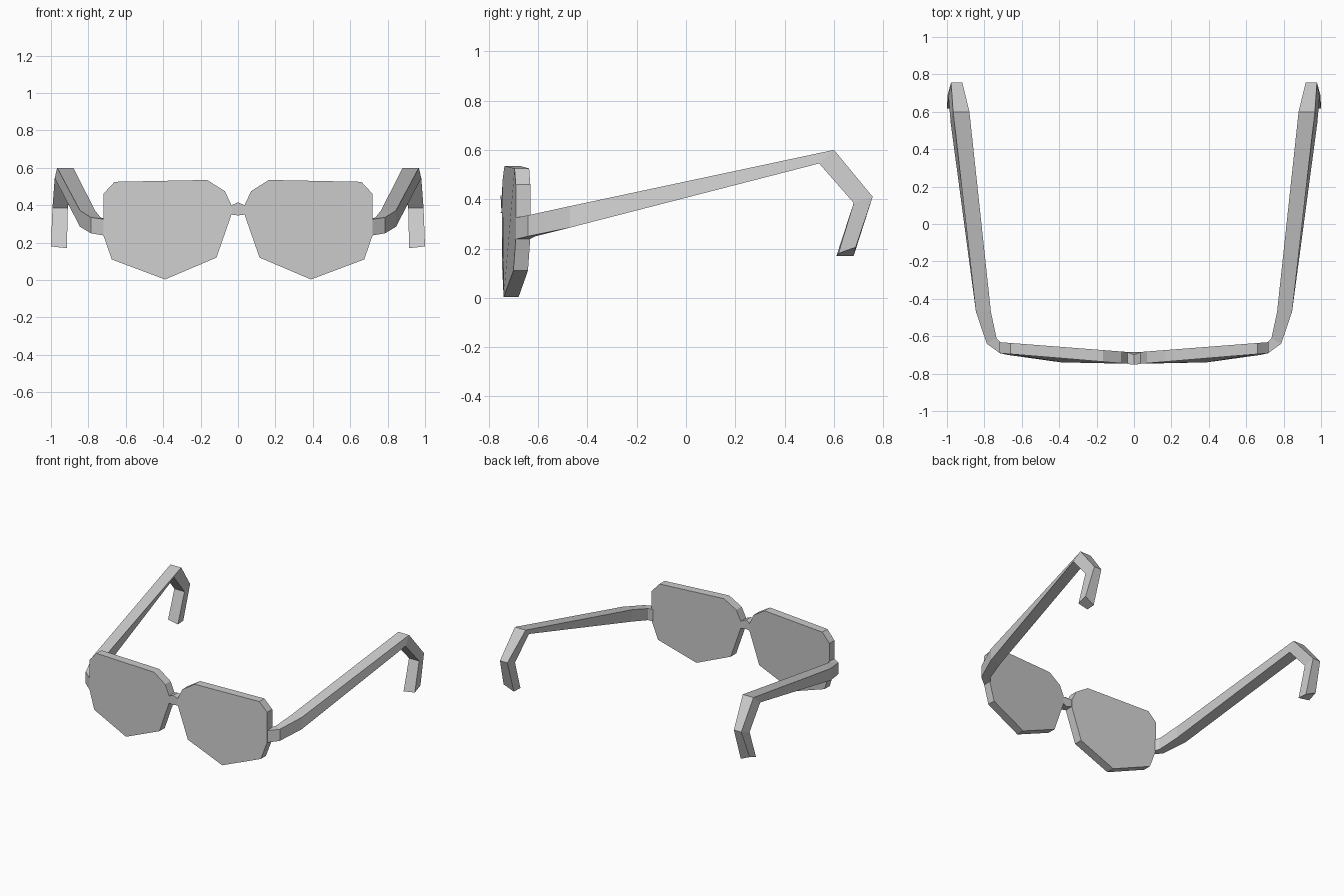
import bpy, bmesh

cube = bpy.data.objects.get("Cube")
if cube:
    bpy.data.objects.remove(cube, do_unlink=True)

# One plain grey for the whole frame
grey = bpy.data.materials.new("light_grey")
grey.use_nodes = True
colour = (0.6, 0.6, 0.6, 1)
grey.diffuse_color = colour
grey.node_tree.nodes["Principled BSDF"].inputs["Base Color"].default_value = colour


def loft(name, rings, mirrored=True):
    """Skin a list of equal closed rings, cap both ends, mirror across x."""
    bm = bmesh.new()
    loops = [[bm.verts.new(p) for p in ring] for ring in rings]
    for a, b in zip(loops, loops[1:]):
        for i in range(len(a)):
            j = (i + 1) % len(a)
            bm.faces.new((a[i], a[j], b[j], b[i]))
    bm.faces.new(loops[0][::-1])
    bm.faces.new(loops[-1])
    bmesh.ops.recalc_face_normals(bm, faces=bm.faces)
    mesh = bpy.data.meshes.new(name)
    bm.to_mesh(mesh)
    bm.free()
    mesh.materials.append(grey)
    obj = bpy.data.objects.new(name, mesh)
    bpy.context.collection.objects.link(obj)
    if mirrored:
        mod = obj.modifiers.new("mirror", 'MIRROR')
        mod.use_mirror_merge = False
    return obj


# Lenses: outline as x, z and forward bulge, swept back toward the sides
outline = [(0.035, 0.35, 0), (0.115, 0.12, 0.005), (0.39, 0.003, 0.022),
           (0.675, 0.11, 0.006), (0.72, 0.24, 0), (0.72, 0.46, 0),
           (0.66, 0.525, 0), (0.165, 0.535, 0), (0.07, 0.475, 0),
           (0.035, 0.40, 0)]
lens_front = [(x, -0.75 + 0.083 * x - b, z) for x, z, b in outline]
lens_back = [(x, -0.687 + 0.077 * x - b, z) for x, z, b in outline]
loft("lenses", [lens_front, lens_back])

# Bridge: thin arched block between the lenses
arch = [(-0.036, 0.35), (0, 0.345), (0.036, 0.35),
        (0.036, 0.40), (0, 0.415), (-0.036, 0.40)]
bridge = [[(x, y + abs(x) * slope, z) for x, z in arch]
          for y, slope in ((-0.752, 0.1), (-0.70, 0.4))]
loft("bridge", bridge, mirrored=False)


# Temples: four-cornered sections from hinge to ear hook
def section(outer_top, inner_top, inner_low, outer_low):
    return [outer_top, inner_top, inner_low, outer_low]


def upright(outer, inner, top, low):
    return section((*outer, top), (*inner, top), (*inner, low), (*outer, low))


temple = [
    upright((0.718, -0.69), (0.71, -0.635), 0.325, 0.238),
    upright((0.787, -0.64), (0.735, -0.61), 0.335, 0.25),
    upright((0.845, -0.47), (0.765, -0.47), 0.372, 0.285),
    section((0.967, 0.60, 0.60), (0.88, 0.60, 0.60),
            (0.895, 0.54, 0.545), (0.98, 0.54, 0.545)),
    section((0.978, 0.757, 0.41), (0.918, 0.757, 0.41),
            (0.91, 0.68, 0.385), (0.992, 0.68, 0.385)),
    section((0.997, 0.688, 0.205), (0.92, 0.68, 0.17),
            (0.915, 0.61, 0.17), (1.0, 0.618, 0.18)),
]
loft("temples", temple)
